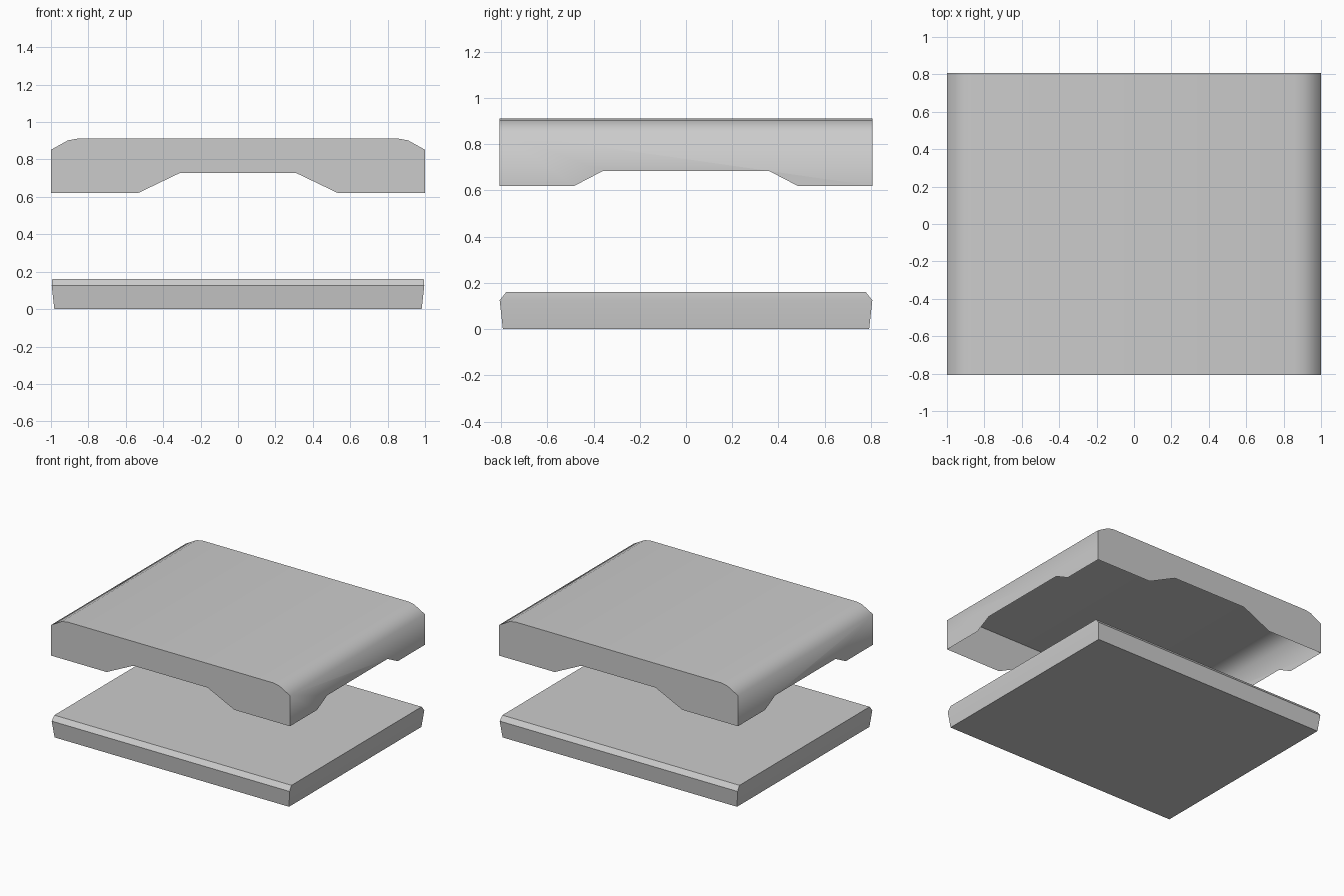
import bpy, bmesh, math

if "Cube" in bpy.data.objects:
    bpy.data.objects.remove(bpy.data.objects["Cube"])


def finish(name, bm, angle):
    bmesh.ops.remove_doubles(bm, verts=bm.verts, dist=1e-4)
    bmesh.ops.recalc_face_normals(bm, faces=bm.faces)
    mesh = bpy.data.meshes.new(name)
    bm.to_mesh(mesh)
    bm.free()
    obj = bpy.data.objects.new(name, mesh)
    bpy.context.collection.objects.link(obj)
    mesh.shade_smooth()
    mesh.set_sharp_from_angle(angle=math.radians(angle))
    return obj


def face(bm, pts):
    return bm.faces.new([bm.verts.new(p) for p in pts])


def mirrored(half):
    # right half of an outline -> right to left full outline
    return half + [(-u, z) for u, z in reversed(half)]


# Base slab: stacked rectangles, tapered below and chamfered front and back
bm = bmesh.new()
rings = []
for x, y, z in [(0.982, 0.792, 0), (0.996, 0.806, 0.125), (0.993, 0.778, 0.16)]:
    rings.append([bm.verts.new((sx * x, sy * y, z))
                  for sx, sy in ((-1, -1), (1, -1), (1, 1), (-1, 1))])
for low, high in zip(rings, rings[1:]):
    for i in range(4):
        j = (i + 1) % 4
        bm.faces.new((low[i], low[j], high[j], high[i]))
bm.faces.new(rings[0])
bm.faces.new(rings[-1])
finish("base_slab", bm, 45)

# Upper cover: thin shell open underneath, with a notch in each wall
D, LOW = 0.807, 0.62
top = mirrored([(1, 0.852), (0.91, 0.902), (0.86, 0.911)])
front_notch = mirrored([(1, LOW), (0.535, LOW), (0.31, 0.728)])
side_notch = mirrored([(D, LOW), (0.483, LOW), (0.36, 0.684)])
bm = bmesh.new()
for (xa, za), (xb, zb) in zip(top, top[1:]):
    face(bm, [(xa, -D, za), (xa, D, za), (xb, D, zb), (xb, -D, zb)])
for s in (-1, 1):
    # front and back walls
    face(bm, [(x, s * D, z) for x, z in top + front_notch[::-1]])
    # left and right walls
    face(bm, [(s, y, z) for y, z in [(D, 0.852), (-D, 0.852)] + side_notch[::-1]])
finish("upper_cover", bm, 75)
